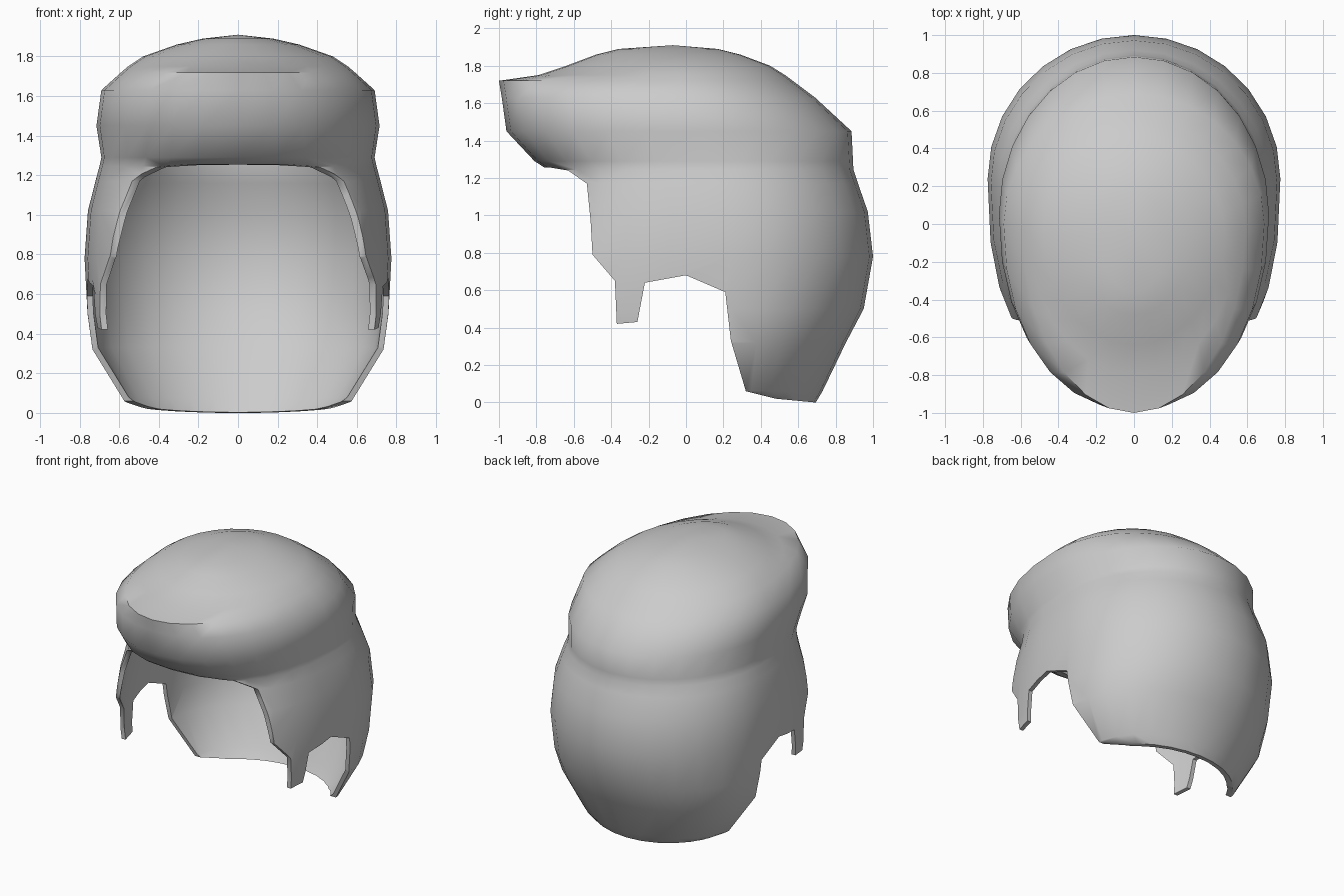
import bpy
import bmesh
from math import cos, sin, tau, radians, copysign

cube = bpy.data.objects.get("Cube")
if cube:
    bpy.data.objects.remove(cube, do_unlink=True)

SEGMENTS = 28

# One hair colour
hair = bpy.data.materials.new("hair_grey")
hair.use_nodes = True
grey = (0.6, 0.6, 0.6, 1)
hair.diffuse_color = grey
hair.node_tree.nodes["Principled BSDF"].inputs["Base Color"].default_value = grey


def make_object(name, bm):
    bmesh.ops.recalc_face_normals(bm, faces=bm.faces[:])
    mesh = bpy.data.meshes.new(name)
    bm.to_mesh(mesh)
    bm.free()
    obj = bpy.data.objects.new(name, mesh)
    bpy.context.collection.objects.link(obj)
    return obj


def ring(bm, z, half_width, front, middle, back, squareness):
    """Oval outline: round at the back, squarer towards the face."""
    verts = []
    for i in range(SEGMENTS):
        c, s = cos(tau * i / SEGMENTS), sin(tau * i / SEGMENTS)
        power = 2 / squareness if s < 0 else 1
        x = half_width * copysign(abs(c) ** power, c)
        depth = back - middle if s > 0 else middle - front
        verts.append(bm.verts.new((x, middle + depth * copysign(abs(s) ** power, s), z)))
    return verts


# Hair shell: height, half width, front, widest point, back, squareness
levels = [
    (-0.04, 0.46, -0.95, 0.24, 0.67, 2.5),
    (0.06, 0.585, -0.95, 0.24, 0.73, 2.5),
    (0.32, 0.735, -0.95, 0.24, 0.855, 2.5),
    (0.50, 0.76, -0.95, 0.24, 0.95, 2.5),
    (0.78, 0.775, -0.88, 0.24, 1.0, 2.5),
    (1.02, 0.758, -0.80, 0.22, 0.972, 2.5),
    (1.17, 0.72, -0.75, 0.18, 0.92, 2.5),
    (1.245, 0.70, -0.74, 0.14, 0.895, 2.5),
    (1.29, 0.69, -0.81, 0.11, 0.893, 2.4),
    (1.45, 0.715, -0.96, 0.05, 0.885, 2.15),
    (1.63, 0.69, -0.985, 0.0, 0.69, 2.15),
    (1.72, 0.59, -1.0, -0.03, 0.57, 2.0),
    (1.75, 0.555, -0.79, -0.04, 0.53, 2.0),
    (1.80, 0.48, -0.64, -0.05, 0.45, 2.0),
    (1.86, 0.31, -0.48, -0.06, 0.29, 2.0),
    (1.89, 0.18, -0.36, -0.07, 0.17, 2.0),
]
bm = bmesh.new()
rings = [ring(bm, *level) for level in levels]
for low, high in zip(rings, rings[1:]):
    for i in range(SEGMENTS):
        j = (i + 1) % SEGMENTS
        bm.faces.new((low[i], low[j], high[j], high[i]))
crown = bm.verts.new((0, -0.07, 1.91))
for i in range(SEGMENTS):
    bm.faces.new((rings[-1][i], rings[-1][(i + 1) % SEGMENTS], crown))
shell = make_object("hair_shell", bm)
shell.data.materials.append(hair)

# Cutter for the face opening, sideburns, ear notches and nape line
hairline = [
    (-1.3, 1.255), (-0.72, 1.255), (-0.63, 1.24), (-0.53, 1.17), (-0.51, 0.97),
    (-0.50, 0.79), (-0.38, 0.65), (-0.37, 0.42), (-0.26, 0.43), (-0.22, 0.64),
    (0, 0.68), (0.21, 0.59), (0.24, 0.33), (0.32, 0.06), (0.48, 0.02),
    (0.69, 0), (1.3, 0), (1.3, -0.3), (-1.3, -0.3),
]
bm = bmesh.new()
side = bm.faces.new([bm.verts.new((-1.2, y, z)) for y, z in hairline])
extruded = bmesh.ops.extrude_face_region(bm, geom=[side])["geom"]
bmesh.ops.translate(bm, vec=(2.4, 0, 0),
                    verts=[v for v in extruded if isinstance(v, bmesh.types.BMVert)])
cutter = make_object("hairline_cutter", bm)
cutter.hide_render = True

# Give the shell thickness, then trim it along the hairline
thickness = shell.modifiers.new("thickness", 'SOLIDIFY')
thickness.thickness = 0.03
thickness.offset = -1
trim = shell.modifiers.new("trim", 'BOOLEAN')
trim.operation = 'DIFFERENCE'
trim.solver = 'EXACT'
trim.object = cutter

bpy.ops.object.select_all(action='DESELECT')
shell.select_set(True)
bpy.context.view_layer.objects.active = shell
for modifier in ("thickness", "trim"):
    bpy.ops.object.modifier_apply(modifier=modifier)
bpy.data.objects.remove(cutter, do_unlink=True)
bpy.ops.object.shade_smooth_by_angle(angle=radians(50))
